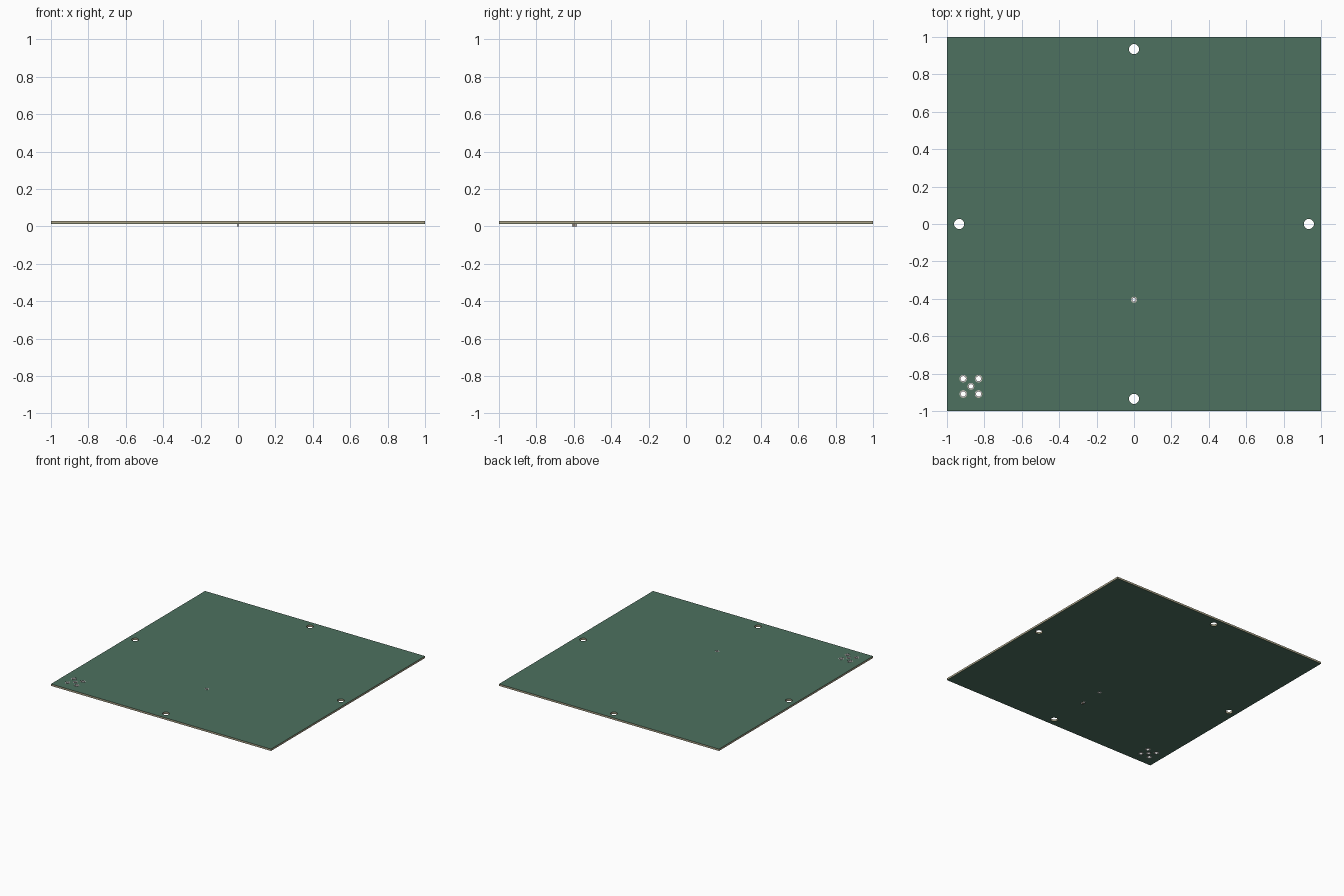
import bpy, math

if "Cube" in bpy.data.objects:
    bpy.data.objects.remove(bpy.data.objects["Cube"])

Z0, Z1 = 0.0145, 0.0285      # core bottom and top
MASK = 0.0008                # solder mask thickness


def material(name, rgb):
    m = bpy.data.materials.new(name)
    m.diffuse_color = (*rgb, 1)
    m.use_nodes = True
    m.node_tree.nodes["Principled BSDF"].inputs["Base Color"].default_value = m.diffuse_color
    return m


GREEN = material("mask_green", (0.075, 0.165, 0.115))
TAN = material("laminate_tan", (0.40, 0.36, 0.24))
METAL = material("plated_metal", (0.62, 0.62, 0.60))
BROWN = material("ceramic_brown", (0.25, 0.19, 0.14))


def circle(x, y, r, n=32):
    return [(x + r * math.cos(2 * math.pi * i / n),
             y + r * math.sin(2 * math.pi * i / n)) for i in range(n)]


def plate(name, loops, z0, z1, mat):
    """Flat plate from an outline followed by hole outlines."""
    cu = bpy.data.curves.new(name, 'CURVE')
    cu.dimensions = '2D'
    cu.fill_mode = 'BOTH'
    cu.extrude = (z1 - z0) / 2
    for pts in loops:
        s = cu.splines.new('POLY')
        s.points.add(len(pts) - 1)
        for p, (x, y) in zip(s.points, pts):
            p.co = (x, y, 0, 1)
        s.use_cyclic_u = True
    ob = bpy.data.objects.new(name, cu)
    ob.location.z = (z0 + z1) / 2
    cu.materials.append(mat)
    bpy.context.collection.objects.link(ob)
    bpy.ops.object.select_all(action='DESELECT')
    ob.select_set(True)
    bpy.context.view_layer.objects.active = ob
    bpy.ops.object.convert(target='MESH')
    bpy.ops.object.shade_smooth_by_angle(angle=math.radians(30))
    return ob


def box(name, center, size, mat):
    bpy.ops.mesh.primitive_cube_add(size=1, location=center)
    ob = bpy.context.object
    ob.name = name
    ob.scale = size
    ob.data.materials.append(mat)


# Hole positions: edge mounting holes, feed probe, corner connector footprint
mounting = [(0, 0.935, 0.027), (0, -0.935, 0.027),
            (0.935, 0, 0.027), (-0.935, 0, 0.027)]
connector = [(-0.872 + sx * 0.041, -0.868 + sy * 0.041, 0.0145)
             for sx in (-1, 1) for sy in (-1, 1)]
plated = connector + [(-0.872, -0.868, 0.0125), (0, -0.405, 0.0105)]
square = [(-1, -1), (1, -1), (1, 1), (-1, 1)]

# Laminate core and the solder mask on both faces
core_holes = [circle(*h) for h in mounting + plated]
mask_holes = ([circle(*h) for h in mounting]
              + [circle(x, y, r + 0.006) for x, y, r in plated])
plate("board_core", [square] + core_holes, Z0, Z1, TAN)
plate("top_mask", [square] + mask_holes, Z1, Z1 + MASK, GREEN)
plate("bottom_mask", [square] + mask_holes, Z0 - MASK, Z0, GREEN)

# Plated rings lining the small holes
for i, (x, y, r) in enumerate(plated):
    plate(f"plated_ring_{i}", [circle(x, y, r + 0.005), circle(x, y, r - 0.0008)],
          Z0 - MASK, Z1 + MASK, METAL)

# Chip component under the board: body, two end caps, two solder pads
Y, H = -0.597, Z0 - MASK
box("chip_body", (0, Y, H / 2), (0.0125, 0.016, H - 0.0006), BROWN)
for side, s in (("front", -1), ("back", 1)):
    box(f"chip_end_cap_{side}", (0, Y + s * 0.0105, H / 2), (0.0133, 0.006, H), METAL)
    box(f"chip_pad_{side}", (0, Y + s * 0.013, H - 0.0003), (0.016, 0.013, 0.0006), METAL)
